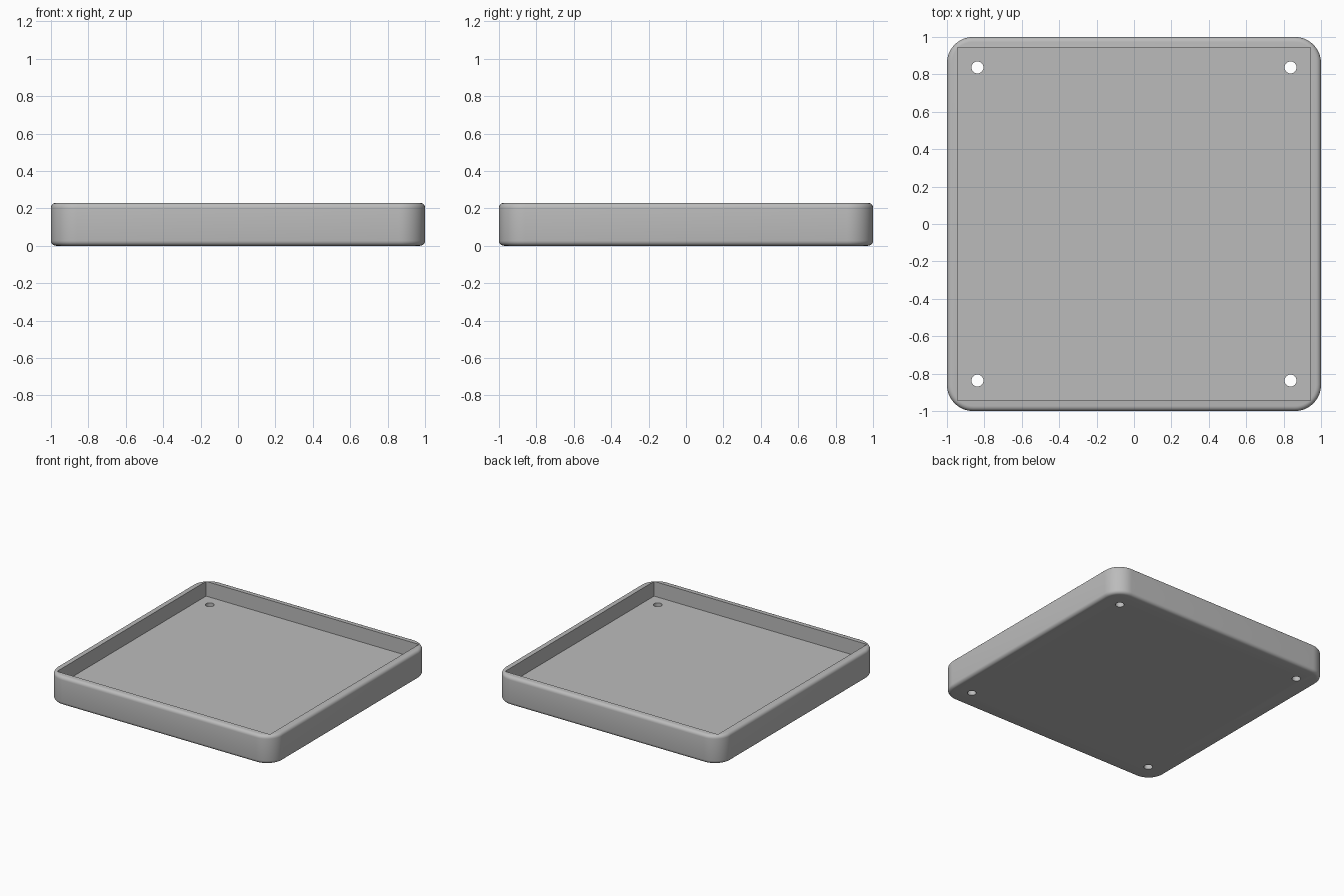
import bpy
import bmesh
import math
from mathutils import Matrix

if "Cube" in bpy.data.objects:
    bpy.data.objects.remove(bpy.data.objects["Cube"], do_unlink=True)

HEIGHT, FLOOR = 0.23, 0.112
CORNER, EDGE = 0.14, 0.027
POCKET, HOLE_AT, HOLE_R = 0.944, 0.837, 0.032

grey = bpy.data.materials.new("light_grey")
grey.use_nodes = True
colour = (0.5, 0.5, 0.5, 1)
grey.diffuse_color = colour
grey.node_tree.nodes["Principled BSDF"].inputs["Base Color"].default_value = colour


def make_object(name, bm):
    bmesh.ops.recalc_face_normals(bm, faces=bm.faces)
    mesh = bpy.data.meshes.new(name)
    bm.to_mesh(mesh)
    bm.free()
    mesh.materials.append(grey)
    obj = bpy.data.objects.new(name, mesh)
    bpy.context.collection.objects.link(obj)
    return obj


def add_box(bm, half, bottom, top):
    matrix = Matrix.Translation((0, 0, (bottom + top) / 2)) @ Matrix.Diagonal(
        (2 * half, 2 * half, top - bottom, 1))
    bmesh.ops.create_cube(bm, size=1, matrix=matrix)


# Tray body: rounded corners first, then softened top and bottom edges
bm = bmesh.new()
add_box(bm, 1, 0, HEIGHT)
upright = [e for e in bm.edges if abs(e.verts[0].co.z - e.verts[1].co.z) > 0.1]
bmesh.ops.bevel(bm, geom=upright, offset=CORNER, segments=12, profile=0.5, affect='EDGES')
rims = [e for e in bm.edges if abs(e.verts[0].co.z - e.verts[1].co.z) < 0.01]
bmesh.ops.bevel(bm, geom=rims, offset=EDGE, segments=5, profile=0.5, affect='EDGES')
tray = make_object("tray", bm)

# Cutters: square pocket and four screw holes
bm = bmesh.new()
add_box(bm, POCKET, FLOOR, HEIGHT + 0.2)
cutters = [make_object("pocket_cutter", bm)]
bm = bmesh.new()
for x in (-HOLE_AT, HOLE_AT):
    for y in (-HOLE_AT, HOLE_AT):
        bmesh.ops.create_cone(bm, cap_ends=True, segments=32, radius1=HOLE_R,
                              radius2=HOLE_R, depth=1, matrix=Matrix.Translation((x, y, 0)))
cutters.append(make_object("hole_cutter", bm))

bpy.ops.object.select_all(action='DESELECT')
tray.select_set(True)
bpy.context.view_layer.objects.active = tray
for cutter in cutters:
    cutter.hide_render = True
    cut = tray.modifiers.new(cutter.name, 'BOOLEAN')
    cut.operation = 'DIFFERENCE'
    cut.solver = 'EXACT'
    cut.object = cutter
    bpy.ops.object.modifier_apply(modifier=cut.name)
    bpy.data.objects.remove(cutter, do_unlink=True)

bpy.ops.object.shade_smooth_by_angle(angle=math.radians(35))
